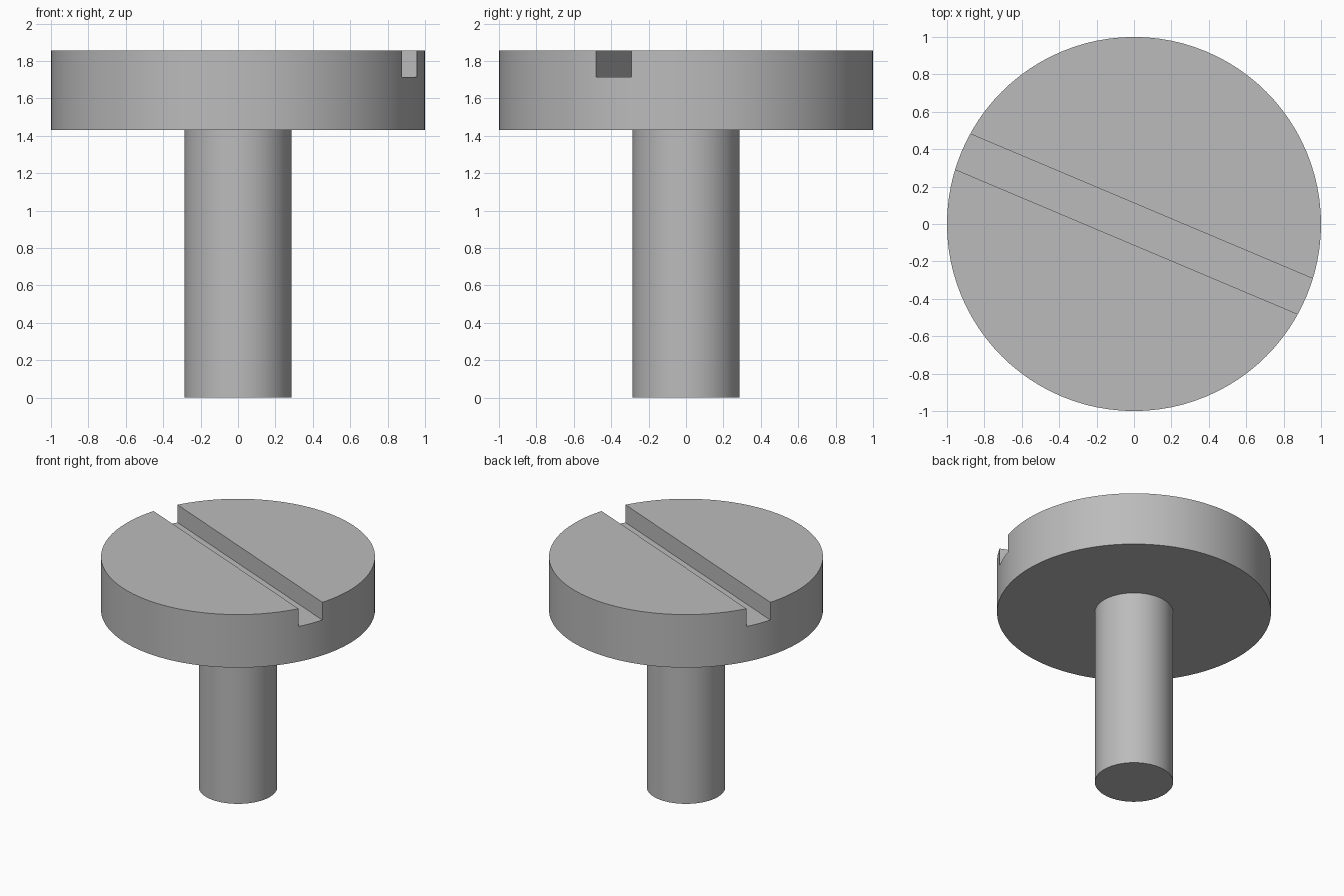
import bpy
import bmesh
import math
from mathutils import Matrix

SEGMENTS = 96
SHANK_R, HEAD_R = 0.286, 1.0
HEAD_Z, TOP_Z, SLOT_Z = 1.43, 1.857, 1.714
SLOT_WIDTH, SLOT_ANGLE = 0.206, math.radians(-22.9)

cube = bpy.data.objects.get("Cube")
if cube:
    bpy.data.objects.remove(cube, do_unlink=True)

steel = bpy.data.materials.new("grey steel")
steel.use_nodes = True
colour = (0.5, 0.5, 0.5, 1)
steel.diffuse_color = colour
steel.node_tree.nodes["Principled BSDF"].inputs["Base Color"].default_value = colour


def make_object(name, bm):
    bmesh.ops.recalc_face_normals(bm, faces=bm.faces)
    mesh = bpy.data.meshes.new(name)
    bm.to_mesh(mesh)
    bm.free()
    mesh.materials.append(steel)
    obj = bpy.data.objects.new(name, mesh)
    bpy.context.collection.objects.link(obj)
    return obj


# Screw body: shank and head as one stepped, closed solid
bm = bmesh.new()
rings = []
for radius, z in ((SHANK_R, 0), (SHANK_R, HEAD_Z), (HEAD_R, HEAD_Z), (HEAD_R, TOP_Z)):
    ring = bmesh.ops.create_circle(bm, segments=SEGMENTS, radius=radius,
                                   matrix=Matrix.Translation((0, 0, z)))
    rings.append(ring["verts"])
for low, high in zip(rings, rings[1:]):
    for i in range(SEGMENTS):
        j = (i + 1) % SEGMENTS
        bm.faces.new((low[i], low[j], high[j], high[i]))
bm.faces.new(rings[0])
bm.faces.new(rings[-1])
screw = make_object("slotted_screw", bm)

# Straight driver slot across the head
bm = bmesh.new()
height = 0.4
bmesh.ops.create_cube(bm, size=1, matrix=(
    Matrix.Translation((0, 0, SLOT_Z + height / 2))
    @ Matrix.Rotation(SLOT_ANGLE, 4, "Z")
    @ Matrix.Diagonal((3, SLOT_WIDTH, height, 1))))
cutter = make_object("slot_cutter", bm)
cutter.hide_render = True

cut = screw.modifiers.new("driver slot", "BOOLEAN")
cut.operation = "DIFFERENCE"
cut.solver = "EXACT"
cut.object = cutter

bpy.ops.object.select_all(action="DESELECT")
screw.select_set(True)
bpy.context.view_layer.objects.active = screw
bpy.ops.object.modifier_apply(modifier=cut.name)
bpy.data.objects.remove(cutter, do_unlink=True)

# Smooth round walls with crisp rims and slot edges
bpy.ops.object.shade_smooth_by_angle(angle=math.radians(30))
